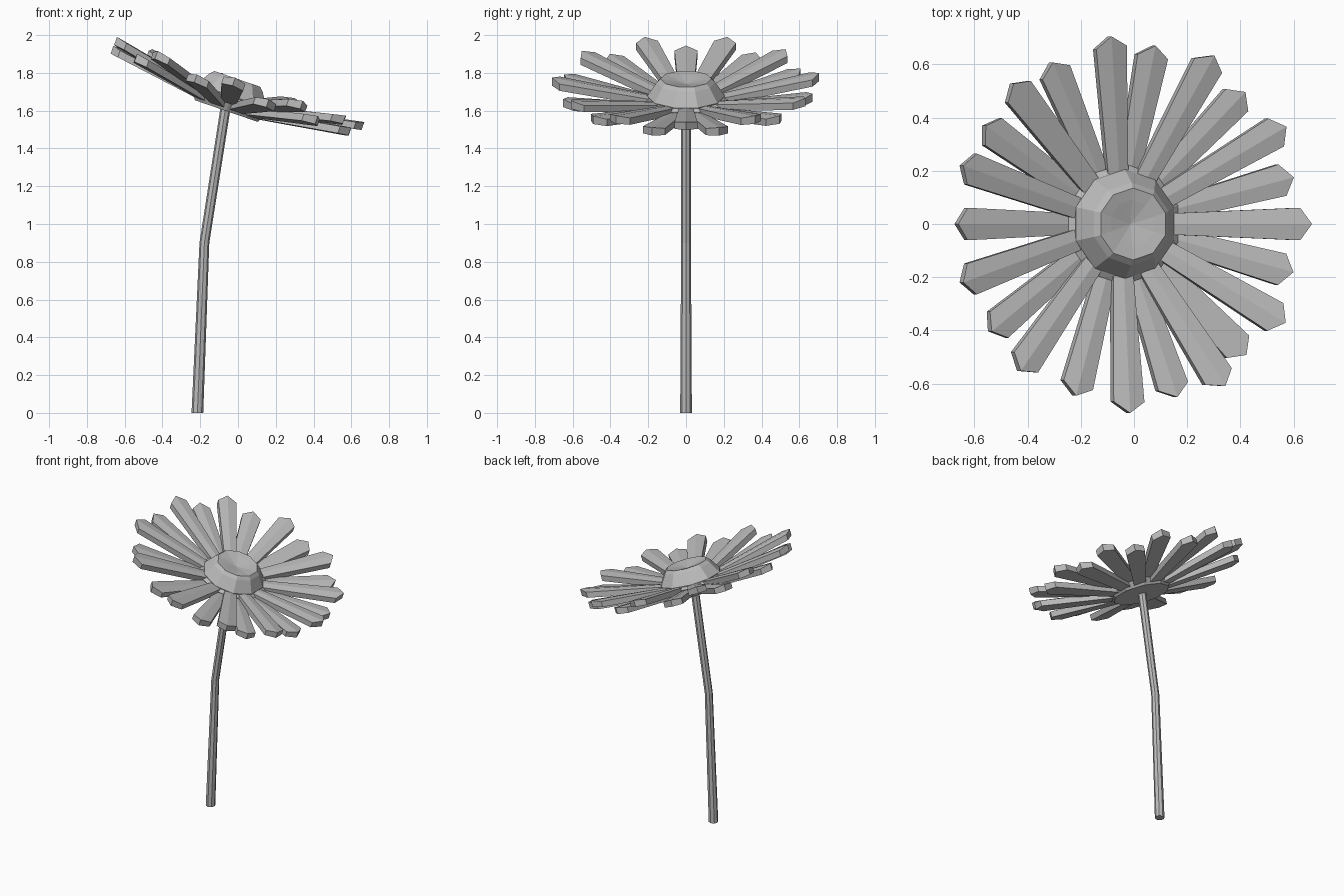
import bpy
import bmesh
from math import cos, sin, pi, radians
from mathutils import Matrix, Vector

cube = bpy.data.objects.get("Cube")
if cube:
    bpy.data.objects.remove(cube)

GREY = (0.5, 0.5, 0.5, 1.0)
material = bpy.data.materials.new("plain grey")
material.use_nodes = True
material.diffuse_color = GREY
material.node_tree.nodes["Principled BSDF"].inputs["Base Color"].default_value = GREY

# Flower head frame: leans towards +x at the top of the stem
HEAD = Matrix.Translation((-0.062, 0, 1.598)) @ Matrix.Rotation(radians(19), 4, 'Y')


def finish(name, bm, matrix=Matrix()):
    bmesh.ops.recalc_face_normals(bm, faces=bm.faces)
    mesh = bpy.data.meshes.new(name)
    bm.to_mesh(mesh)
    bm.free()
    mesh.materials.append(material)
    obj = bpy.data.objects.new(name, mesh)
    obj.matrix_world = matrix
    bpy.context.collection.objects.link(obj)
    return obj


def loft(name, rings, sides, matrix=Matrix(), tip=None):
    """Join rings given as (centre x, height, radius); tip closes the top."""
    bm = bmesh.new()
    loops = []
    for x, z, r in rings:
        angles = [pi / 2 + 2 * pi * i / sides for i in range(sides)]
        loops.append([bm.verts.new((x + r * cos(a), r * sin(a), z)) for a in angles])
    for low, high in zip(loops, loops[1:]):
        for i in range(sides):
            j = (i + 1) % sides
            bm.faces.new((low[i], low[j], high[j], high[i]))
    bm.faces.new(loops[0][::-1])
    if tip is None:
        bm.faces.new(loops[-1])
    else:
        apex = bm.verts.new((0, 0, tip))
        for i in range(sides):
            bm.faces.new((loops[-1][i], loops[-1][(i + 1) % sides], apex))
    return finish(name, bm, matrix)


def petal(name, angle, length, root_height, tip_height, thickness=0.038, ridge=0.007):
    """Tapered blade with a pointed end and a low ridge down its middle."""
    root, shoulder = 0.1, length - 0.042
    slope = (tip_height - root_height) / (length - root)
    outline = [(root, -0.036), (shoulder, -0.061), (length, 0),
               (shoulder, 0.061), (root, 0.036), (root, 0)]
    bm = bmesh.new()
    bottom, top = [], []
    for r, w in outline:
        h = root_height + slope * (r - root)
        bottom.append(bm.verts.new((r, w, h)))
        top.append(bm.verts.new((r, w, h + thickness + (ridge if w == 0 else 0))))
    for layer in (bottom, top):
        bm.faces.new([layer[i] for i in (0, 1, 2, 5)])
        bm.faces.new([layer[i] for i in (5, 2, 3, 4)])
    for i in range(6):
        j = (i + 1) % 6
        bm.faces.new((bottom[i], bottom[j], top[j], top[i]))
    return finish(name, bm, HEAD @ Matrix.Rotation(radians(angle), 4, 'Z'))


# Bent stem
loft("stem", [(-0.215, 0, 0.031), (-0.178, 0.9, 0.026), (-0.066, 1.615, 0.027)], 8)

# Flared cup under the petals
loft("flower_cup", [(0, 0, 0.185), (0, 0.066, 0.228), (0, 0.08, 0.205)], 10, HEAD)

# Domed centre with a dished top
loft("flower_centre", [(0, 0.06, 0.2), (0, 0.085, 0.205), (0, 0.16, 0.156),
                       (0, 0.18, 0.135), (0, 0.172, 0.09)], 10, HEAD, tip=0.152)

# Two alternating layers of petals
UPPER = [0, 31, 63, 97, 132, 162, 198, 231, 269, 301, 328.5]
LOWER = [15, 47, 81, 116.5, 147, 180, 216.5, 252, 286.5, 313.5, 344.5]
for number, angle in enumerate(UPPER, 1):
    petal(f"upper_petal_{number}", angle, 0.71, 0.022, 0.138)
for number, angle in enumerate(LOWER, 1):
    petal(f"lower_petal_{number}", angle, 0.678, 0.002, 0.088)
